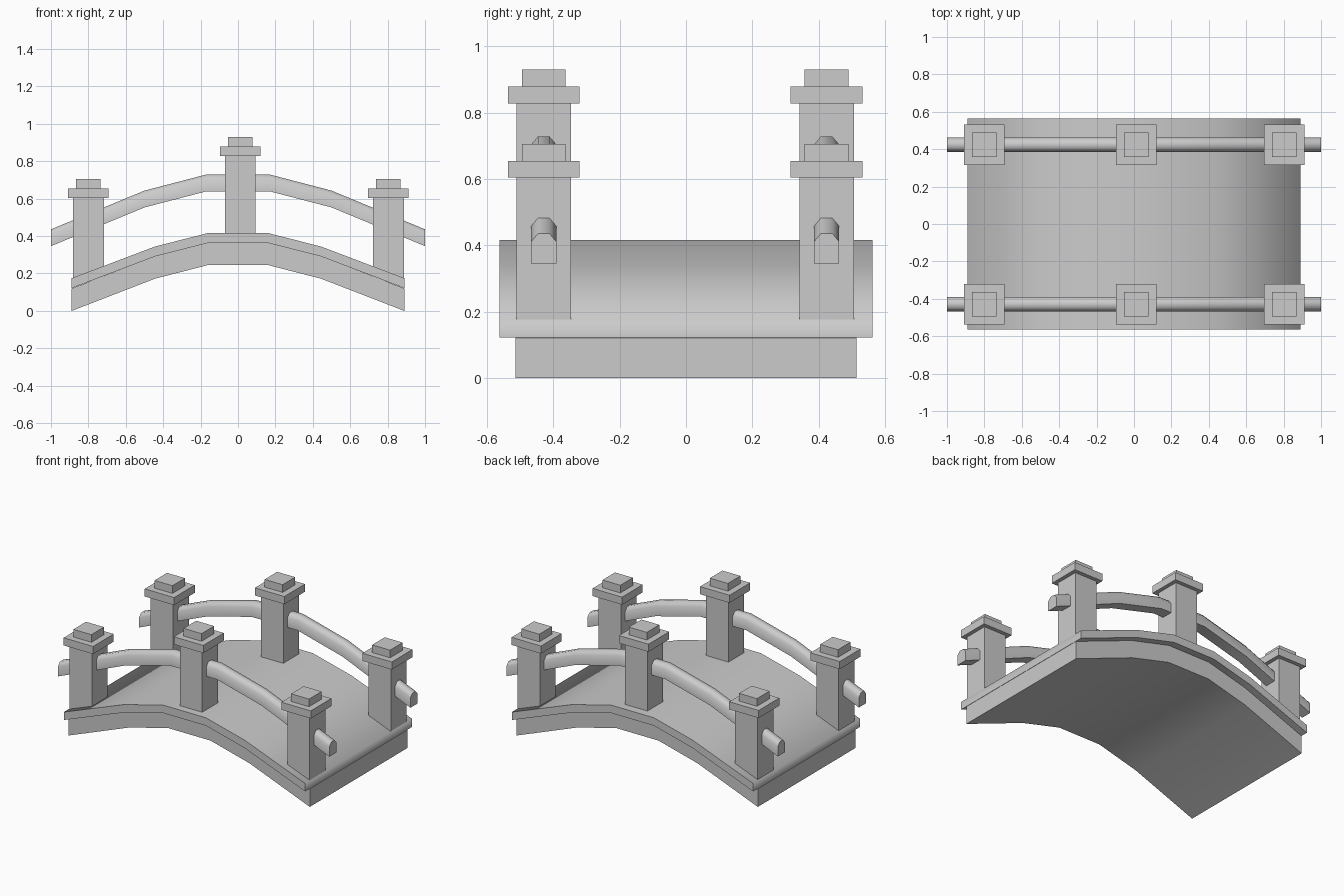
import bpy, bmesh, math

if "Cube" in bpy.data.objects:
    bpy.data.objects.remove(bpy.data.objects["Cube"])


def finish(bm, name, angle=None):
    bmesh.ops.recalc_face_normals(bm, faces=bm.faces)
    mesh = bpy.data.meshes.new(name)
    bm.to_mesh(mesh)
    bm.free()
    ob = bpy.data.objects.new(name, mesh)
    bpy.context.collection.objects.link(ob)
    if angle:
        bpy.ops.object.select_all(action='DESELECT')
        ob.select_set(True)
        bpy.context.view_layer.objects.active = ob
        bpy.ops.object.shade_smooth_by_angle(angle=math.radians(angle))
    return ob


def sweep(name, path, section, y0=0.0, angle=30):
    """Carry a (y, dz) section along an (x, z) path with vertical end faces."""
    bm = bmesh.new()
    rings = [[bm.verts.new((x, y0 + y, z + dz)) for y, dz in section] for x, z in path]
    n = len(section)
    for a, b in zip(rings, rings[1:]):
        for i in range(n):
            j = (i + 1) % n
            bm.faces.new((a[i], a[j], b[j], b[i]))
    bm.faces.new(rings[0])
    bm.faces.new(rings[-1])
    finish(bm, name, angle)


def arch(half):
    """Mirror half of a path (centre outwards) across x = 0."""
    return [(-x, z) for x, z in reversed(half)] + half


def rect(w, z0, z1):
    return [(-w, z0), (w, z0), (w, z1), (-w, z1)]


def post(name, x, y, base, top):
    bm = bmesh.new()
    # shaft, wide cap, small top block: (width, bottom, top)
    for w, z0, z1 in ((0.165, base, top - 0.102),
                      (0.217, top - 0.102, top - 0.051),
                      (0.132, top - 0.051, top)):
        vs = bmesh.ops.create_cube(bm, size=1)['verts']
        bmesh.ops.scale(bm, vec=(w, w, z1 - z0), verts=vs)
        bmesh.ops.translate(bm, vec=(x, y, (z0 + z1) / 2), verts=vs)
    finish(bm, name)


# Deck slab and the narrower arch beneath it
deck_path = arch([(0.157, 0.417), (0.444, 0.344), (0.889, 0.175)])
sweep("deck_slab", deck_path, rect(0.563, -0.053, 0), angle=75)
under_path = arch([(0.157, 0.246), (0.444, 0.172), (0.889, 0.0)])
sweep("arch_body", under_path, rect(0.514, 0, 0.12))

# Handrails and posts on both sides
rail_path = arch([(0.17, 0.729), (0.5, 0.643), (1.0, 0.436)])
rail_section = [(-0.038, -0.09), (0.038, -0.09), (0.038, -0.025),
                (0.017, 0), (-0.017, 0), (-0.038, -0.025)]
for side, y in (("front", -0.429), ("back", 0.424)):
    sweep(side + "_handrail", rail_path, rail_section, y, 60)
    post(side + "_left_post", -0.80, y, 0.16, 0.706)
    post(side + "_middle_post", 0.012, y, 0.40, 0.93)
    post(side + "_right_post", 0.804, y, 0.16, 0.706)
